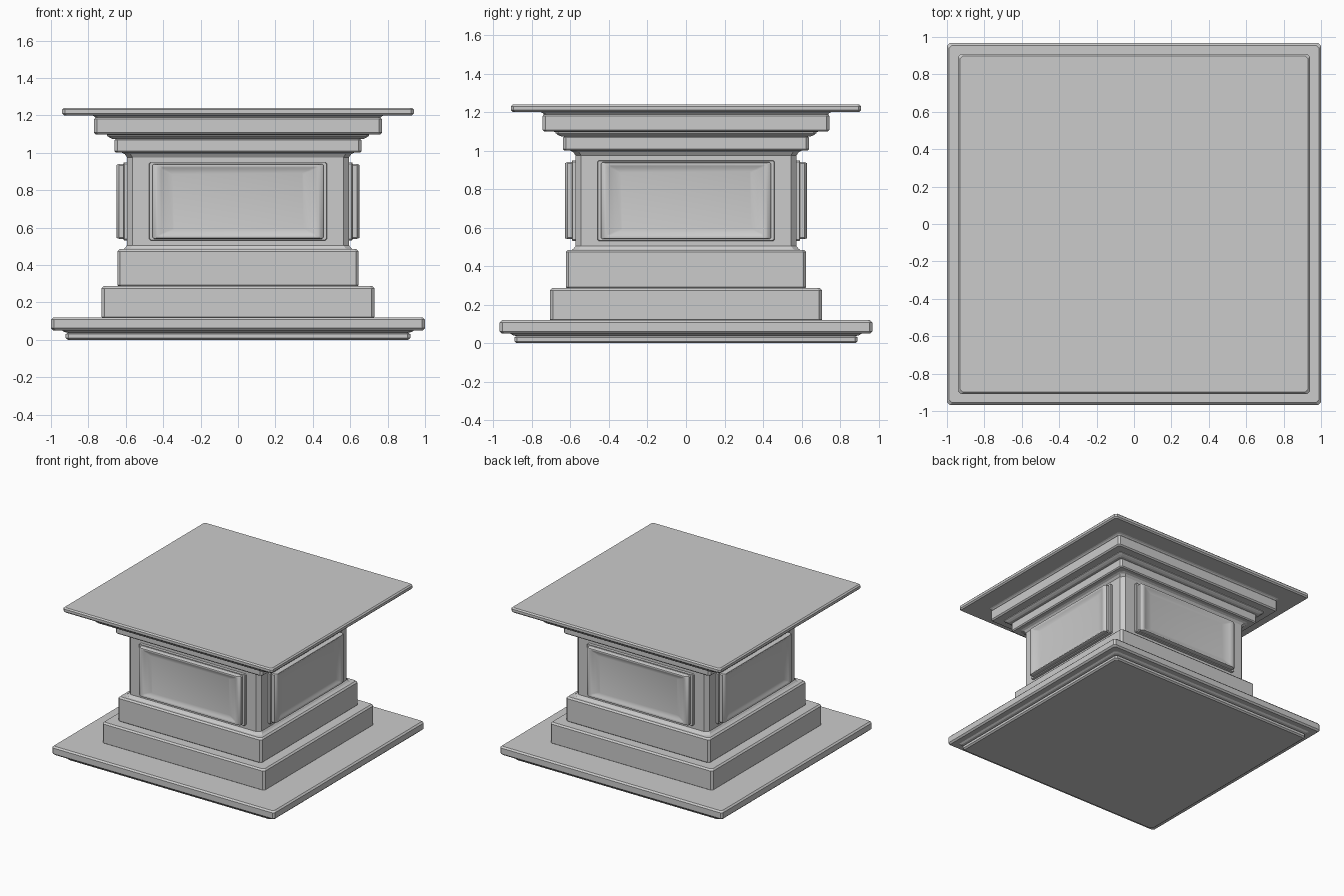
import bpy, bmesh, math
from mathutils import Matrix

cube = bpy.data.objects.get("Cube")
if cube:
    bpy.data.objects.remove(cube, do_unlink=True)

stone = bpy.data.materials.new("grey stone")
stone.use_nodes = True
GREY = (0.6, 0.6, 0.6, 1)
stone.diffuse_color = GREY
stone.node_tree.nodes["Principled BSDF"].inputs["Base Color"].default_value = GREY

# The plinth is slightly shallower than it is wide
DEPTH = Matrix.Diagonal((1, 0.967, 1, 1))


def loft(name, rings, chamfer, matrix=Matrix(), smooth=False):
    """Skin rectangular rings (half width, half height, level) with cut corners."""
    bm = bmesh.new()
    loops = []
    for w, h, z in rings:
        c = chamfer
        pts = [(w, h - c), (w - c, h), (c - w, h), (-w, h - c),
               (-w, c - h), (c - w, -h), (w - c, -h), (w, c - h)]
        loops.append([bm.verts.new((x, y, z)) for x, y in pts])
    for a, b in zip(loops, loops[1:]):
        for i in range(len(a)):
            j = (i + 1) % len(a)
            bm.faces.new((a[i], a[j], b[j], b[i]))
    bm.faces.new(loops[0][::-1])
    bm.faces.new(loops[-1])
    bm.transform(DEPTH @ matrix)
    mesh = bpy.data.meshes.new(name)
    bm.to_mesh(mesh)
    bm.free()
    mesh.materials.append(stone)
    obj = bpy.data.objects.new(name, mesh)
    bpy.context.collection.objects.link(obj)
    if smooth:
        bpy.ops.object.select_all(action='DESELECT')
        obj.select_set(True)
        bpy.context.view_layer.objects.active = obj
        bpy.ops.object.shade_smooth_by_angle(angle=math.radians(35))
    return obj


def square(name, profile, chamfer=0.015):
    return loft(name, [(r, r, z) for r, z in profile], chamfer)


def slab(name, half, bottom, top, bevel=0.012):
    return square(name, [(half - bevel, bottom), (half, bottom + bevel),
                         (half, top - bevel), (half - bevel, top)])


# Stepped base
square("foot", [(0.91, 0), (0.922, 0.01), (0.922, 0.03), (0.91, 0.037),
                (0.93, 0.042), (0.95, 0.055)])
slab("base_slab", 1.0, 0.05, 0.12)
slab("lower_step", 0.73, 0.11, 0.287)
slab("upper_step", 0.645, 0.28, 0.485)

# Central block with small flares at both ends
square("body", [(0.62, 0.48), (0.605, 0.49), (0.593, 0.505), (0.593, 0.975),
                (0.605, 0.992), (0.63, 1.005)], 0.03)

# Cornice mouldings and cap
slab("cornice_band", 0.66, 1.0, 1.075, 0.008)
square("cornice_moulding", [(0.64, 1.07), (0.675, 1.075), (0.69, 1.083),
                            (0.70, 1.09), (0.70, 1.096), (0.74, 1.105)])
slab("cornice_upper_band", 0.77, 1.098, 1.19, 0.01)
square("cap_neck", [(0.76, 1.185), (0.77, 1.195), (0.79, 1.205)])
slab("cap", 0.94, 1.2, 1.24, 0.01)

# Framed panel on every side: stepped frame around a shallow dished field
frame = [(0.476, 0.209, 0.58), (0.476, 0.209, 0.608), (0.472, 0.207, 0.612),
         (0.457, 0.2, 0.612), (0.457, 0.2, 0.636), (0.453, 0.198, 0.64),
         (0.44, 0.196, 0.648), (0.43, 0.191, 0.65),
         (0.41, 0.18, 0.642), (0.385, 0.168, 0.634), (0.35, 0.152, 0.63)]
stand = Matrix.Translation((0, 0, 0.74)) @ Matrix.Rotation(math.pi / 2, 4, 'X')
for i, side in enumerate(("front", "left", "back", "right")):
    turn = Matrix.Rotation(i * math.pi / 2, 4, 'Z')
    loft(side + "_panel", frame, 0.008, turn @ stand, smooth=True)
